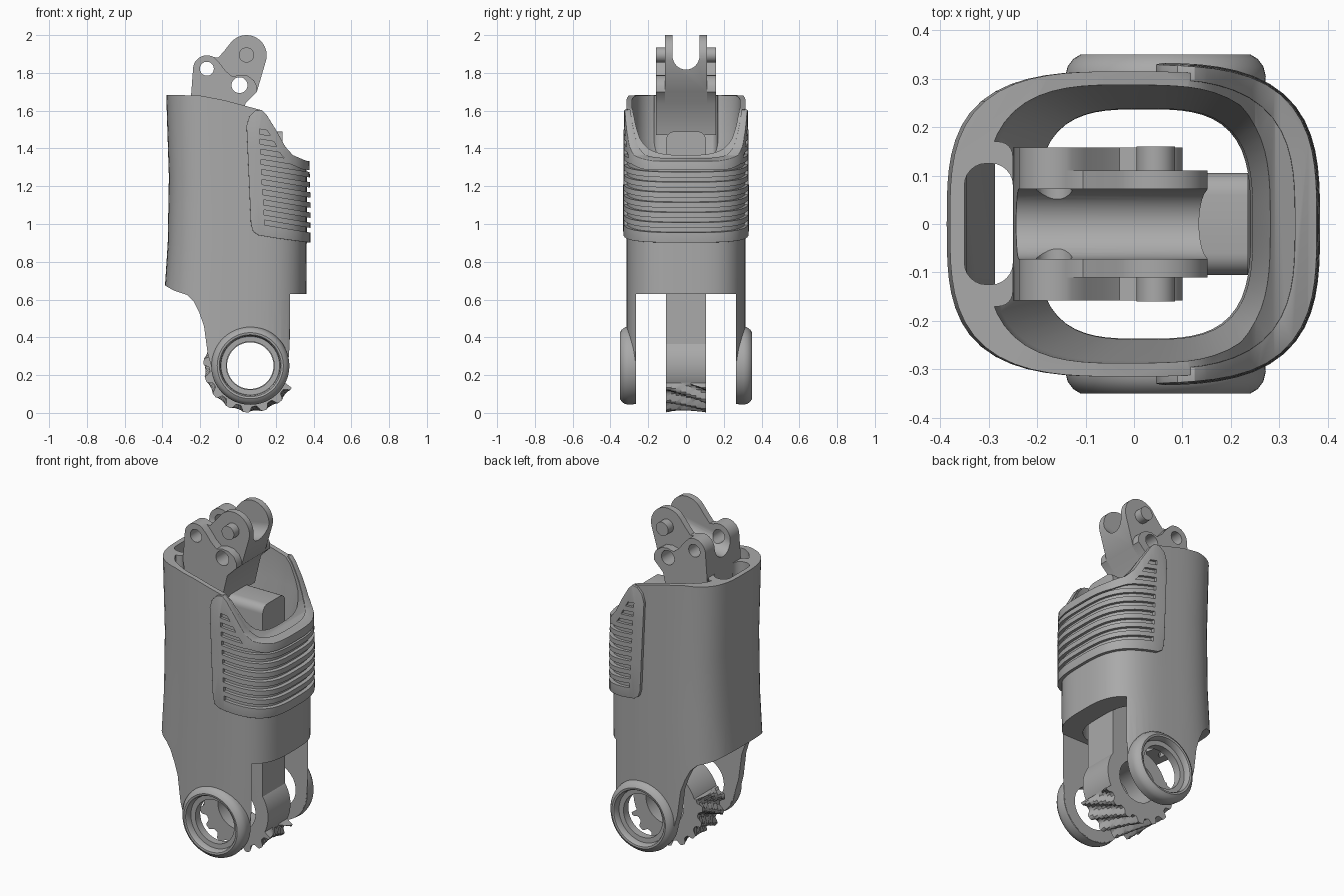
import bpy, bmesh, math

if "Cube" in bpy.data.objects:
    bpy.data.objects.remove(bpy.data.objects["Cube"])

grey = bpy.data.materials.new("plain_grey")
grey.use_nodes = True
TONE = (0.4, 0.4, 0.4, 1)
grey.diffuse_color = TONE
grey.node_tree.nodes["Principled BSDF"].inputs["Base Color"].default_value = TONE


def finish(name, bm):
    bmesh.ops.recalc_face_normals(bm, faces=bm.faces)
    mesh = bpy.data.meshes.new(name)
    bm.to_mesh(mesh)
    bm.free()
    mesh.materials.append(grey)
    ob = bpy.data.objects.new(name, mesh)
    bpy.context.collection.objects.link(ob)
    return ob


def add_prism(bm, pts, axis, lo, hi):
    """Extrude an outline along one axis."""
    place = {"x": lambda p, h: (h, p[0], p[1]), "y": lambda p, h: (p[0], h, p[1]),
             "z": lambda p, h: (p[0], p[1], h)}[axis]
    a, b = [[bm.verts.new(place(p, h)) for p in pts] for h in (lo, hi)]
    bm.faces.new(a)
    bm.faces.new(b[::-1])
    for i in range(len(pts)):
        bm.faces.new((a[i - 1], b[i - 1], b[i], a[i]))


def prism(name, pts, axis, lo, hi):
    bm = bmesh.new()
    add_prism(bm, pts, axis, lo, hi)
    return finish(name, bm)


def rings(name, loops):
    """Join closed loops into a closed ring of loops."""
    bm = bmesh.new()
    vs = [[bm.verts.new(p) for p in loop] for loop in loops]
    for i in range(len(vs)):
        for j in range(len(vs[0])):
            bm.faces.new((vs[i - 1][j - 1], vs[i][j - 1], vs[i][j], vs[i - 1][j]))
    return finish(name, bm)


def arc(cx, cy, r, start, end, n=12):
    return [(cx + r * math.cos(math.radians(start + (end - start) * i / n)),
             cy + r * math.sin(math.radians(start + (end - start) * i / n))) for i in range(n + 1)]


def circle(cx, cy, r, n=32):
    return arc(cx, cy, r, 0, 360, n)[:-1]


def box(x0, x1, y0, y1):
    return [(x0, y0), (x1, y0), (x1, y1), (x0, y1)]


def rounded(x0, x1, y0, y1, r):
    return (arc(x1 - r, y1 - r, r, 0, 90, 6) + arc(x0 + r, y1 - r, r, 90, 180, 6)
            + arc(x0 + r, y0 + r, r, 180, 270, 6) + arc(x1 - r, y0 + r, r, 270, 360, 6))


def apply(ob, mod):
    bpy.context.view_layer.objects.active = ob
    bpy.ops.object.modifier_apply(modifier=mod.name)


def cut(ob, tool, mode="DIFFERENCE"):
    mod = ob.modifiers.new("cut", "BOOLEAN")
    mod.operation, mod.object, mod.solver = mode, tool, "EXACT"
    apply(ob, mod)
    bpy.data.objects.remove(tool)


def smooth(ob, angle=32):
    bpy.ops.object.select_all(action="DESELECT")
    ob.select_set(True)
    bpy.context.view_layer.objects.active = ob
    bpy.ops.object.shade_smooth_by_angle(angle=math.radians(angle))


def section(z, x0, x1, half, power=3.2, n=72):
    """Soft rectangle at height z."""
    out = []
    for i in range(n):
        c, s = math.cos(math.tau * i / n), math.sin(math.tau * i / n)
        k = (abs(c) ** power + abs(s) ** power) ** (-1 / power)
        out.append(((x0 + x1) / 2 + (x1 - x0) / 2 * k * c, half * k * s, z))
    return out


HX, HZ = 0.065, 0.25      # lower joint centre

# Sleeve: soft rectangular tube trimmed to its side outline
sleeve = rings("sleeve", [
    section(-0.05, -0.39, 0.362, 0.315), section(0.65, -0.388, 0.362, 0.315),
    section(0.9, -0.372, 0.364, 0.315), section(1.25, -0.366, 0.364, 0.315),
    section(1.75, -0.382, 0.362, 0.315),
    section(1.75, -0.31, 0.31, 0.29), section(1.45, -0.3, 0.3, 0.282),
    section(1.2, -0.2, 0.245, 0.238), section(-0.05, -0.2, 0.235, 0.235)])
cut(sleeve, prism("rail", rounded(-0.35, -0.25, -0.17, 0.17, 0.03), "z", 0.6, 1.74), "UNION")
slot = prism("slot", rounded(-0.35, -0.25, -0.125, 0.125, 0.045), "z", 0.5, 1.8)
cut(slot, prism("slot_slope", [(-0.4, 1.9), (-0.4, 1.5), (-0.345, 1.3), (-0.275, 0.5), (-0.2, 0.5), (-0.2, 1.9)],
                "y", -1, 1), "INTERSECT")
cut(sleeve, slot)
slope = [(0.15, 1.58), (0.2, 1.5), (0.25, 1.41), (0.29, 1.365), (0.36, 1.335), (0.45, 1.325)]
outline = ([(-0.45, 1.685), (-0.2, 1.68), (-0.07, 1.655), (0.115, 1.605)]
           + [(x, z - 0.01) for x, z in slope]
           + [(0.45, 0.63), (0.285, 0.63), (0.277, 0.4)]
           + arc(HX, HZ, 0.2, 0, -160)
           + [(-0.16, 0.31), (-0.18, 0.46), (-0.205, 0.53), (-0.235, 0.59), (-0.27, 0.625),
              (-0.34, 0.648), (-0.37, 0.665), (-0.45, 0.71)])
cut(sleeve, prism("trim", outline, "y", -1, 1), "INTERSECT")
cut(sleeve, prism("leg_gap", box(-1, 1, -0.264, 0.264), "z", -1, 0.63))
cut(sleeve, prism("joint_bore", circle(HX, HZ, 0.165), "y", -1, 1))
smooth(sleeve)

# Raised grip wrapped round one side, edges softened before slitting
grip = rings("grip", [
    section(0.85, -0.38, 0.383, 0.333), section(1.15, -0.38, 0.384, 0.333),
    section(1.4, -0.38, 0.375, 0.331), section(1.65, -0.38, 0.368, 0.328),
    section(1.65, -0.36, 0.33, 0.3), section(0.85, -0.36, 0.335, 0.3)])
grip_outline = ([(0.045, 1.52), (0.06, 1.57), (0.09, 1.6), (0.125, 1.605)] + slope
                + [(0.45, 0.895), (0.35, 0.905), (0.2, 0.925), (0.11, 0.94), (0.08, 0.96), (0.068, 1.0)])
cut(grip, prism("grip_trim", grip_outline, "y", -1, 1), "INTERSECT")
soft = grip.modifiers.new("soft_edges", "BEVEL")
soft.width, soft.segments, soft.limit_method = 0.012, 3, "ANGLE"
soft.angle_limit = math.radians(50)
apply(grip, soft)

# Slanted slits, kept clear of the grip's rim
bm = bmesh.new()
for i in range(10):
    z, x = 0.995 + i * 0.0535, 0.14 - i * 0.003
    add_prism(bm, [(x, z), (0.5, z - 0.06), (0.5, z - 0.036), (x, z + 0.026)], "y", -1, 1)
slits = finish("slits", bm)
cut(slits, prism("slit_zone", [(0, 0.8), (0, 1.6), (0.1, 1.56)] + [(x - 0.02, z - 0.045) for x, z in slope]
                 + [(0.43, 0.8)], "y", -2, 2), "INTERSECT")
cut(grip, slits)
smooth(grip)

# Rounded collars on both legs, each with a recessed lip
COLLAR = [(0.127, 0.265), (0.203, 0.265), (0.207, 0.305), (0.202, 0.325), (0.19, 0.341),
          (0.175, 0.35), (0.164, 0.348), (0.158, 0.338), (0.155, 0.312), (0.127, 0.31)]
for side, label in ((1, "back"), (-1, "front")):
    collar = rings(label + "_collar", [
        [(HX + r * math.cos(a), side * y, HZ + r * math.sin(a)) for r, y in COLLAR]
        for a in [math.tau * i / 64 for i in range(64)]])
    smooth(collar, 40)

# Toothed wheel: broad, wavy, hollow-faced teeth on the lower half
loops = []
STEPS = 192
for i in range(STEPS):
    a = math.tau * i / STEPS
    loop = []
    for j in range(-4, 5):
        y = j * 0.105 / 4
        r = 0.205
        if 160 < math.degrees(a) < 332:
            wave = math.sin(math.tau * (i / 12 + y * 5))
            r = 0.232 + 0.016 * max(-1, min(1, 2 * wave)) - 0.01 * (1 - (j / 4) ** 2)
        loop.append((HX + r * math.cos(a), y, HZ + r * math.sin(a)))
    loop += [(HX + 0.123 * math.cos(a), y, HZ + 0.123 * math.sin(a)) for y in (0.105, -0.105)]
    loops.append(loop)
smooth(rings("toothed_wheel", loops), 30)

# Inner arm rising from the wheel into the sleeve, rounded at its top
arm = prism("inner_arm", [(-0.105, 0.15), (0.105, 0.15)] + arc(0.06, 1.445, 0.045, 0, 90, 6)
            + arc(-0.06, 1.445, 0.045, 90, 180, 6), "x", 0, 0.235)
cut(arm, prism("arm_bore", circle(HX, HZ, 0.135), "y", -1, 1))
cut(arm, prism("arm_trim", box(-1, HX, 0, 0.4), "y", -1, 1))
smooth(arm)

# Top bracket: forked core, two cheek plates and a pin
base = [(0.1, 1.7), (0.04, 1.64), (0.0, 1.47), (-0.22, 1.47), (-0.25, 1.66)]
lobe = arc(-0.165, 1.82, 0.073, 180, 60)
fork = prism("fork", base + lobe + [(-0.105, 1.88), (-0.07, 1.92)]
             + arc(0.045, 1.893, 0.107, 140, -15, 20), "y", -0.11, 0.11)
gap = prism("fork_gap", arc(0, 1.89, 0.072, 180, 360, 20) + [(0.072, 2.5), (-0.072, 2.5)], "x", -1, 1)
for v in gap.data.vertices:      # channel floor dips toward the back of the bracket
    v.co.z += 0.18 * (v.co.x - 0.14)
cut(fork, gap)
cheek = base + lobe + [(-0.1, 1.855), (-0.065, 1.81), (-0.03, 1.78), (0.01, 1.79),
                       (0.05, 1.785), (0.085, 1.76), (0.1, 1.73)]
SIDES = ((1, "back"), (-1, "front"))
plates = [fork] + [prism(label + "_cheek", cheek, "y", *sorted((s * 0.1, s * 0.158))) for s, label in SIDES]
for part in plates:
    for x, z, r in ((-0.165, 1.822, 0.037), (0.008, 1.735, 0.042)):
        cut(part, prism("bolt_hole", circle(x, z, r), "y", -1, 1))
    smooth(part, 35)
for s, label in SIDES:
    smooth(prism(label + "_pin", circle(0.045, 1.895, 0.04), "y", *sorted((s * 0.1, s * 0.16))))
